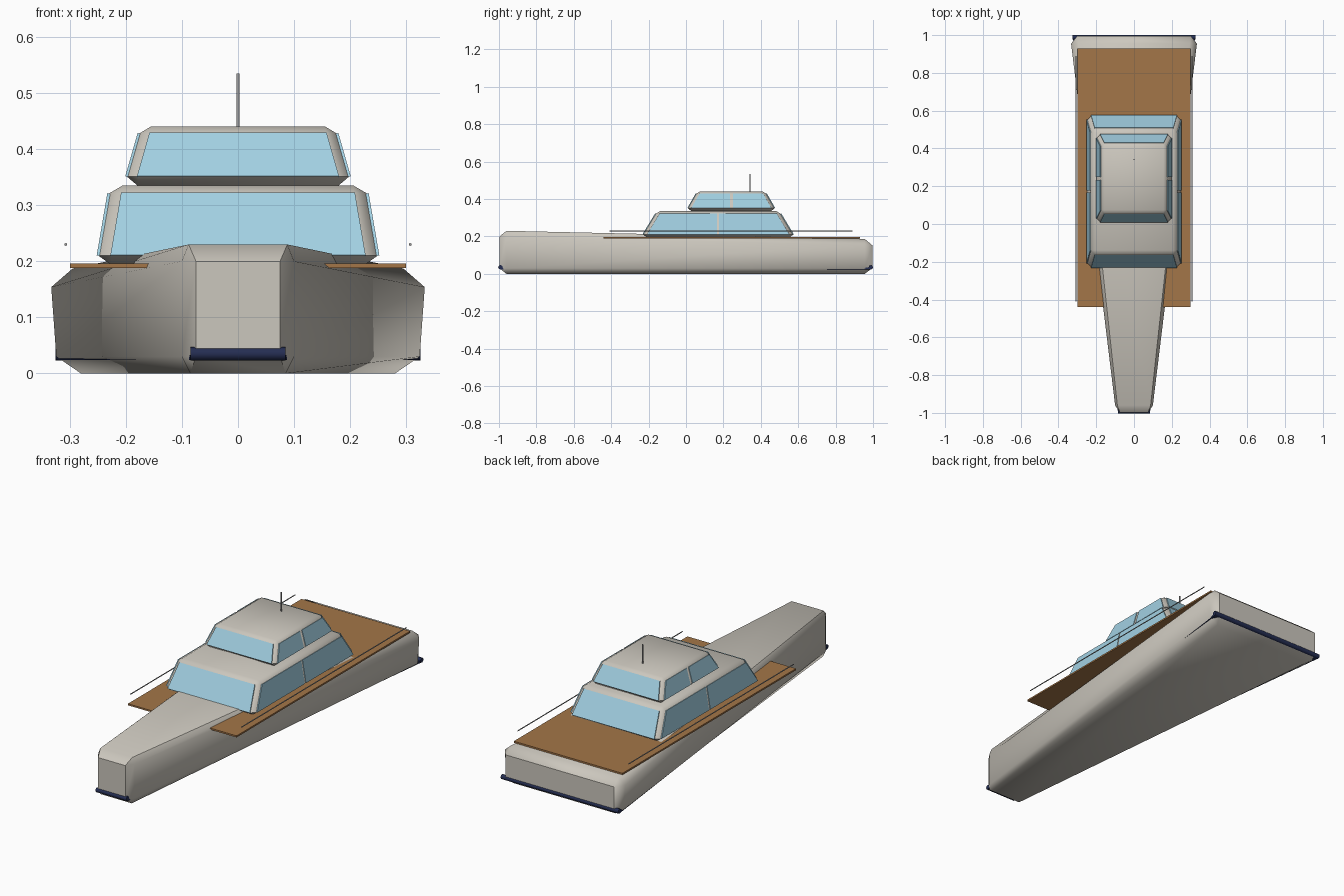
import bpy, bmesh, math
from mathutils import Vector

cube = bpy.data.objects.get("Cube")
if cube:
    bpy.data.objects.remove(cube, do_unlink=True)


def material(name, rgb):
    m = bpy.data.materials.new(name)
    m.use_nodes = True
    m.diffuse_color = (*rgb, 1)
    m.node_tree.nodes["Principled BSDF"].inputs["Base Color"].default_value = (*rgb, 1)
    return m


PAINT = material("warm_white_paint", (0.60, 0.57, 0.51))
GLASS = material("pale_blue_glass", (0.36, 0.63, 0.76))
TEAK = material("teak_brown", (0.37, 0.18, 0.065))
NAVY = material("navy_rubber", (0.018, 0.027, 0.085))
METAL = material("grey_metal", (0.35, 0.35, 0.35))


def finish(name, bm, mat, smooth=None):
    bmesh.ops.remove_doubles(bm, verts=bm.verts, dist=0.0005)
    bmesh.ops.recalc_face_normals(bm, faces=bm.faces)
    me = bpy.data.meshes.new(name)
    bm.to_mesh(me)
    bm.free()
    me.materials.append(mat)
    ob = bpy.data.objects.new(name, me)
    bpy.context.collection.objects.link(ob)
    if smooth:
        bpy.ops.object.select_all(action='DESELECT')
        ob.select_set(True)
        bpy.context.view_layer.objects.active = ob
        bpy.ops.object.shade_smooth_by_angle(angle=math.radians(smooth))
    return ob


def loft(name, rings, mat, smooth=None):
    """Skin a stack of equal rings and cap both ends."""
    bm = bmesh.new()
    rows = [[bm.verts.new(p) for p in ring] for ring in rings]
    n = len(rows[0])
    for a, b in zip(rows, rows[1:]):
        for i in range(n):
            j = (i + 1) % n
            bm.faces.new((a[i], a[j], b[j], b[i]))
    bm.faces.new(rows[0])
    bm.faces.new(rows[-1])
    return finish(name, bm, mat, smooth)


def slab(name, y0, half0, y1, half1, z0, z1, mat):
    """Flat plank that may taper along its length."""
    rings = [[(-h, y, z0), (h, y, z0), (h, y, z1), (-h, y, z1)]
             for y, h in ((y0, half0), (y1, half1))]
    return loft(name, rings, mat)


def rod(name, a, b, radius, mat):
    a, b = Vector(a), Vector(b)
    bm = bmesh.new()
    bmesh.ops.create_cone(bm, segments=8, radius1=radius, radius2=radius,
                          depth=(b - a).length, cap_ends=True)
    ob = finish(name, bm, mat, 50)
    ob.location = (a + b) / 2
    ob.rotation_euler = (b - a).to_track_quat('Z', 'Y').to_euler()
    return ob


# Hull: chamfered box section that widens from bow to stern
def section(y, top, top_z, side, side_z, low, low_z, keel, keel_z):
    half = [(keel, keel_z), (low, low_z), (side, side_z), (top, top_z)]
    return [(x, y, z) for x, z in half] + [(-x, y, z) for x, z in reversed(half)]


loft("hull", [
    section(-0.997, 0.075, 0.20, 0.075, 0.20, 0.075, 0.03, 0.075, 0.03),
    section(-0.96, 0.088, 0.23, 0.10, 0.20, 0.10, 0.03, 0.085, 0),
    section(0.955, 0.295, 0.187, 0.333, 0.154, 0.324, 0.03, 0.28, 0),
    section(0.996, 0.30, 0.153, 0.30, 0.153, 0.30, 0.03, 0.30, 0.03),
], PAINT, 50)

# Rubber strip around the foot of the hull
slab("rubbing_strip", -0.995, 0.085, 0.99, 0.324, 0.024, 0.033, NAVY)
for name, y, half in (("bow_bumper", -0.992, 0.085), ("stern_bumper", 0.988, 0.325)):
    bar = rod(name, (-half, y, 0.035), (half, y, 0.035), 0.012, NAVY)

# Side and aft deck
slab("deck", -0.44, 0.30, 0.93, 0.30, 0.188, 0.196, TEAK)


# Cabins: sloping walls, chamfered edges and thin window plates
def plan(cy, hx, hy, c, z):
    pts = [(hx - c, -hy), (hx, c - hy), (hx, hy - c), (hx - c, hy)]
    pts += [(-x, y) for x, y in reversed(pts)]
    return [(x, cy + y, z) for x, y in pts]


def pane(name, corners, mat):
    """Thin plate lying on a wall, half sunk into it."""
    p = [Vector(c) for c in corners]
    n = (p[1] - p[0]).cross(p[3] - p[0]).normalized() * 0.003
    loft(name, [[q - n for q in p], [q + n for q in p]], mat)


def cabin(name, cy, low, high, inset, foot, chamfer, gap):
    (lx, ly, lz), (hx, hy, hz) = low, high
    roof_z = hz + chamfer
    loft(name, [
        plan(cy, lx - inset, ly - inset, 0, foot),
        plan(cy, lx, ly, inset, lz),
        plan(cy, hx, hy, inset, hz),
        plan(cy, hx - inset, hy - inset, 0, roof_z),
    ], PAINT, 50)
    e = inset * 0.9
    for s, end in ((-1, "front"), (1, "rear")):
        pane(f"{name}_{end}_window", [
            (e - lx, cy + s * ly, lz), (lx - e, cy + s * ly, lz),
            (hx - e, cy + s * hy, hz), (e - hx, cy + s * hy, hz)], GLASS)
        for t, side in ((-1, "right"), (1, "left")):
            pane(f"{name}_{side}_{end}_side_window", [
                (t * lx, cy + s * gap, lz), (t * lx, cy + s * (ly - e), lz),
                (t * hx, cy + s * (hy - e), hz), (t * hx, cy + s * gap, hz)], GLASS)


cabin("main_cabin", 0.172, (0.249, 0.402, 0.21), (0.230, 0.335, 0.321),
      0.024, 0.193, 0.014, 0.005)
cabin("upper_cabin", 0.242, (0.198, 0.232, 0.351), (0.176, 0.188, 0.428),
      0.020, 0.334, 0.012, 0.008)

# Hand rails and mast
for s, side in ((-1, "right"), (1, "left")):
    rod(f"{side}_hand_rail", (s * 0.307, -0.41, 0.23), (s * 0.307, 0.89, 0.23), 0.0025, METAL)
rod("mast", (0, 0.342, 0.435), (0, 0.342, 0.535), 0.003, METAL)
